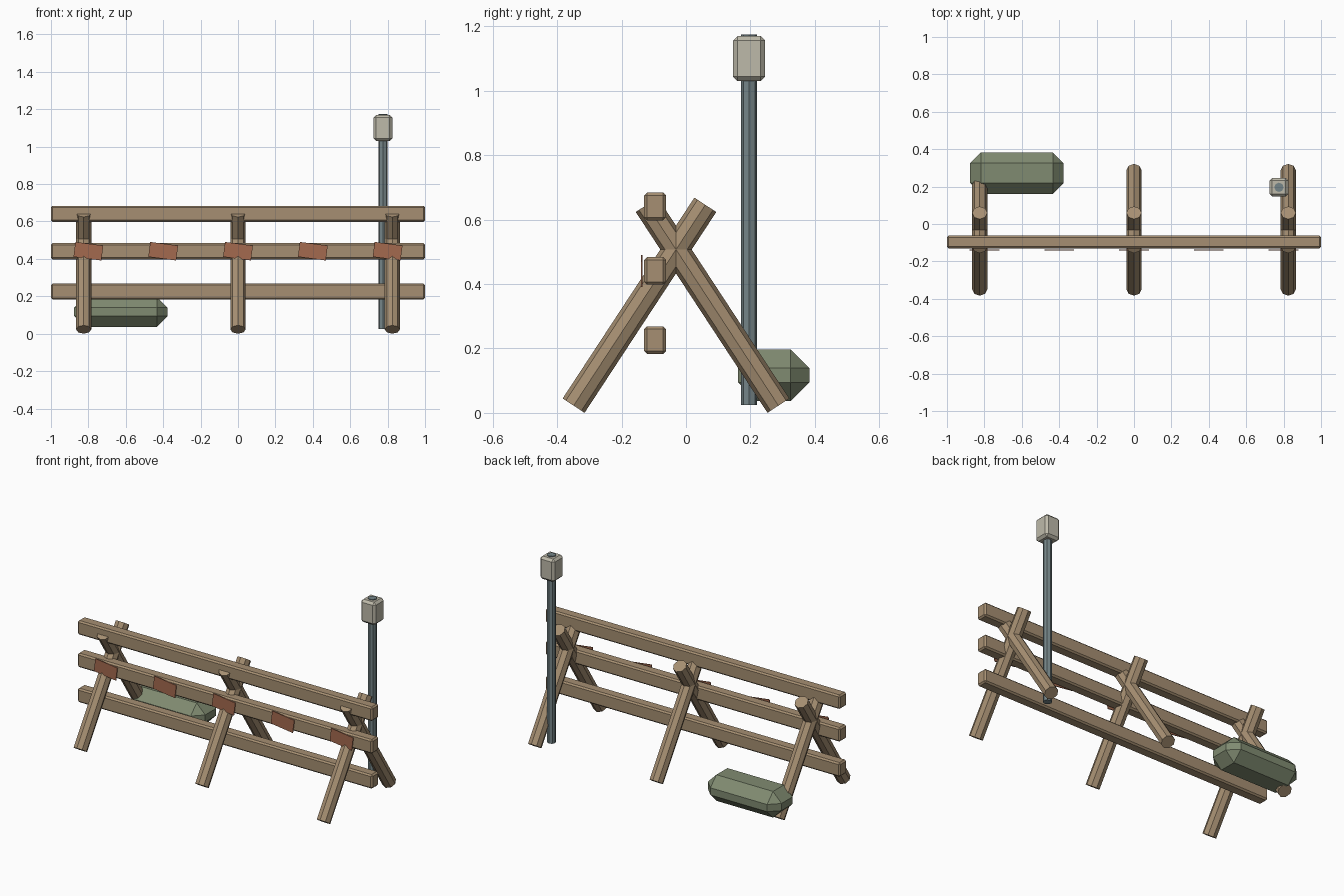
import bpy, bmesh, math
from mathutils import Vector, Matrix

if "Cube" in bpy.data.objects:
    bpy.data.objects.remove(bpy.data.objects["Cube"])


def material(name, srgb):
    m = bpy.data.materials.new(name)
    lin = [((c / 255 + 0.055) / 1.055) ** 2.4 for c in srgb]
    m.diffuse_color = (*lin, 1)
    m.use_nodes = True
    m.node_tree.nodes["Principled BSDF"].inputs["Base Color"].default_value = m.diffuse_color
    return m


WOOD = material("weathered wood", (166, 143, 114))
RUST = material("rust red", (164, 106, 79))
CANVAS = material("olive canvas", (128, 139, 113))
STEEL = material("grey steel", (117, 133, 136))
PALE = material("pale housing", (190, 186, 170))


def finish(bm, name, mat):
    me = bpy.data.meshes.new(name)
    bm.to_mesh(me)
    bm.free()
    me.materials.append(mat)
    ob = bpy.data.objects.new(name, me)
    bpy.context.collection.objects.link(ob)
    return ob


def box(name, centre, size, mat, bevel=0.0, tilt=0.0):
    """Box with single-segment chamfers, optionally tilted about y."""
    bm = bmesh.new()
    bmesh.ops.create_cube(bm, size=1)
    bmesh.ops.scale(bm, vec=size, verts=bm.verts)
    if bevel:
        bmesh.ops.bevel(bm, geom=bm.edges[:], offset=bevel, segments=1,
                        affect='EDGES', profile=0.5)
    bmesh.ops.transform(bm, verts=bm.verts, matrix=Matrix.Translation(centre)
                        @ Matrix.Rotation(tilt, 4, 'Y'))
    return finish(bm, name, mat)


def pole(name, a, b, radius, mat):
    """Eight-sided pole between two points lying in a yz plane."""
    a, b = Vector(a), Vector(b)
    d = b - a
    bm = bmesh.new()
    bmesh.ops.create_cone(bm, cap_ends=True, segments=8, radius1=radius,
                          radius2=radius, depth=d.length)
    bmesh.ops.transform(bm, verts=bm.verts, matrix=Matrix.Translation((a + b) / 2)
                        @ Matrix.Rotation(-math.atan2(d.y, d.z), 4, 'X'))
    return finish(bm, name, mat)


# Crossed legs
for side, x in (("left", -0.825), ("middle", 0), ("right", 0.825)):
    pole(f"{side}_front_leg", (x, -0.349, 0.0225), (x, 0.060, 0.646), 0.0407, WOOD)
    pole(f"{side}_back_leg", (x, 0.287, 0.0225), (x, -0.122, 0.646), 0.0407, WOOD)

# Rails
for label, z in (("lower", 0.226), ("middle", 0.441), ("upper", 0.641)):
    box(f"{label}_rail", (0, -0.096, z), (2, 0.068, 0.086), WOOD, 0.009)

# Tilted marker plates on the middle rail
for i in range(5):
    box(f"marker_plate_{i + 1}", (-0.8 + 0.4 * i, -0.138, 0.441),
        (0.15, 0.005, 0.08), RUST, tilt=math.radians(7.5))

# Sandbag behind the left legs
box("sandbag", (-0.626, 0.272, 0.117), (0.5, 0.222, 0.16), CANVAS, 0.058)

# Post with lamp housing
pole("lamp_post", (0.775, 0.196, 0.025), (0.775, 0.196, 1.175), 0.025, STEEL)
box("lamp_housing", (0.775, 0.196, 1.1), (0.1, 0.1, 0.14), PALE, 0.014)
